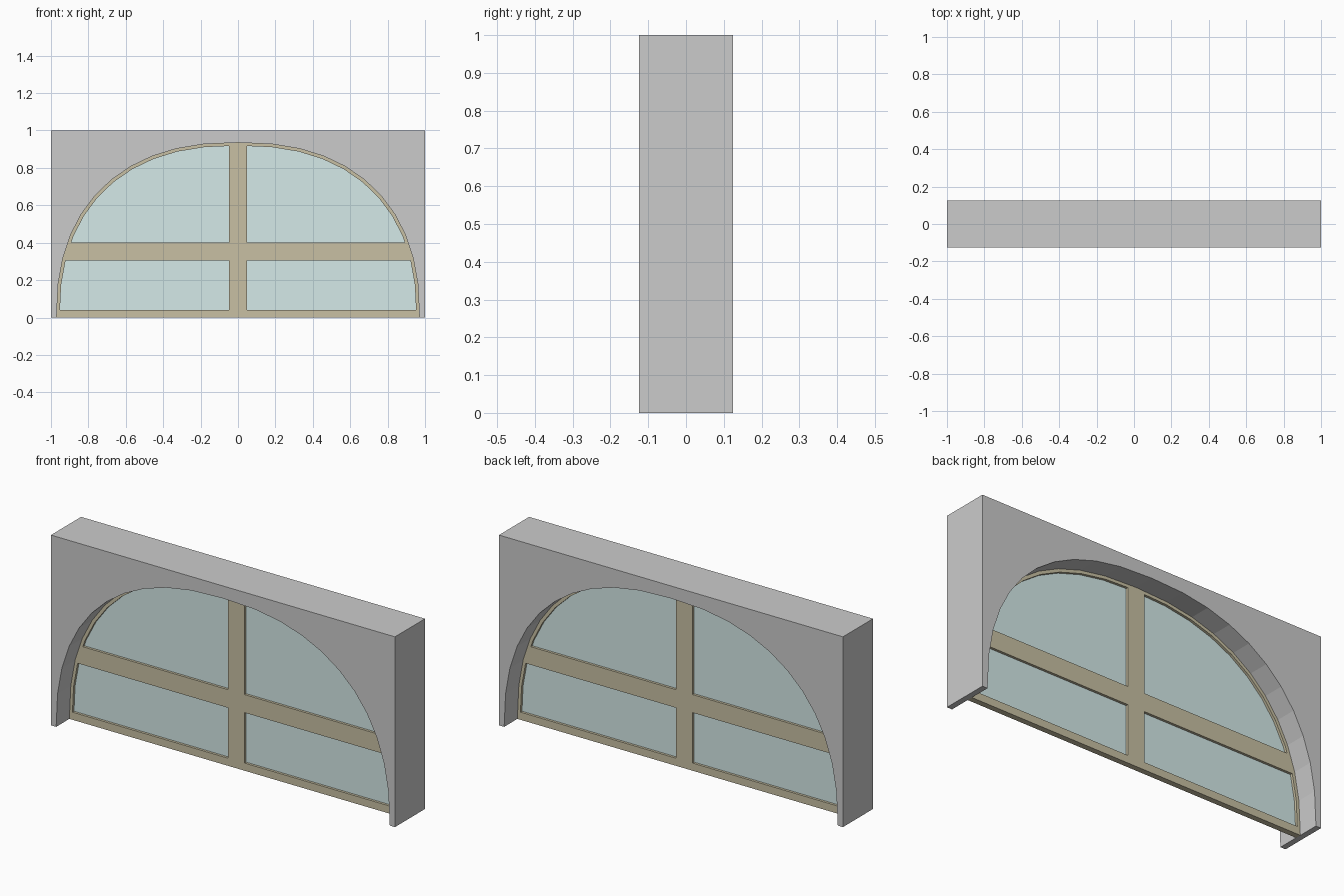
import bpy, bmesh, math

if "Cube" in bpy.data.objects:
    bpy.data.objects.remove(bpy.data.objects["Cube"])

A, B, N = 0.97, 0.935, 2.35      # arch half-width, height, roundness
WALL, FRAME = 0.125, 0.015       # half depths
RAIL, BAR_LO, BAR_HI, POST = 0.04, 0.305, 0.40, 0.048


def material(name, color):
    m = bpy.data.materials.new(name)
    m.diffuse_color = (*color, 1)
    m.use_nodes = True
    m.node_tree.nodes["Principled BSDF"].inputs["Base Color"].default_value = m.diffuse_color
    return m


def arch(inset=0.0, segs=22):
    """Arch outline from the left foot to the right foot."""
    pts = []
    for i in range(segs + 1):
        t = math.pi * (1 - i / segs)
        c, s = math.cos(t), max(0.0, math.sin(t))
        x = math.copysign(abs(c) ** (2 / N), c) * (A - inset)
        pts.append((x, (0 if i in (0, segs) else s ** (2 / N)) * (B - inset)))
    return pts


def arch_x(z, inset=0.008):
    """Half-width of the arch at height z."""
    return (A - inset) * (1 - (z / (B - inset)) ** N) ** (1 / N)


def prism(name, profile, half, mat=None):
    """Flat x-z profile extruded evenly about y = 0."""
    bm = bmesh.new()
    face = bm.faces.new([bm.verts.new((x, -half, z)) for x, z in profile])
    if half:
        out = bmesh.ops.extrude_face_region(bm, geom=[face])
        vs = [v for v in out["geom"] if isinstance(v, bmesh.types.BMVert)]
        bmesh.ops.translate(bm, verts=vs, vec=(0, 2 * half, 0))
        bmesh.ops.recalc_face_normals(bm, faces=bm.faces)
    me = bpy.data.meshes.new(name)
    bm.to_mesh(me)
    bm.free()
    ob = bpy.data.objects.new(name, me)
    bpy.context.collection.objects.link(ob)
    if mat:
        me.materials.append(mat)
    return ob


def strip(name, z0, z1, w0, w1, mat):
    """Symmetric bar between two heights with given half-widths."""
    prism(name, [(-w0, z0), (w0, z0), (w1, z1), (-w1, z1)], FRAME, mat)


wood = material("frame_wood", (0.58, 0.53, 0.37))
glass = material("pane_glass", (0.66, 0.82, 0.81))

# Wall block with the arched opening
prism("wall", [(-1, 0)] + arch() + [(1, 0), (1, 1), (-1, 1)], WALL)

# Thin curved frame lining the opening
prism("arch_frame", arch() + arch(0.016)[::-1], FRAME, wood)

# Sill, cross bar and the two halves of the centre post
strip("sill_rail", 0, RAIL, arch_x(0), arch_x(RAIL), wood)
strip("cross_bar", BAR_LO, BAR_HI, arch_x(BAR_LO), arch_x(BAR_HI), wood)
strip("lower_post", RAIL, BAR_LO, POST, POST, wood)
strip("upper_post", BAR_HI, B - 0.01, POST, POST, wood)

# Glass sheet in the middle of the frame
prism("glass_pane", arch(0.01), 0.002, glass)
